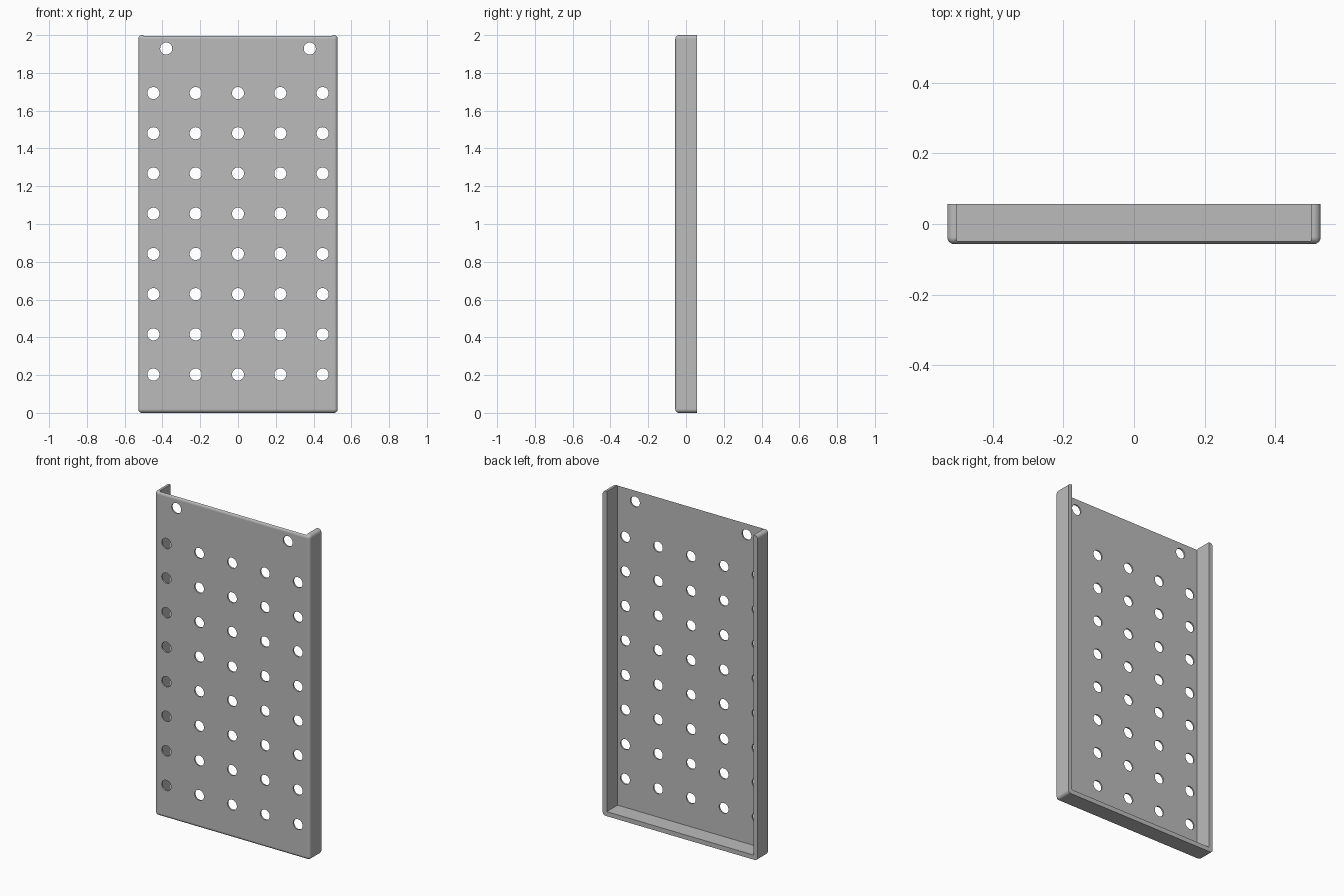
import bpy, bmesh
from mathutils import Matrix

W, D, H = 1.056, 0.114, 2.0      # outer size
WALL, PLATE, R = 0.028, 0.009, 0.02

cube = bpy.data.objects.get("Cube")
if cube:
    bpy.data.objects.remove(cube, do_unlink=True)

grey = bpy.data.materials.new("grey metal")
grey.use_nodes = True
grey.diffuse_color = (0.5, 0.5, 0.5, 1)
grey.node_tree.nodes["Principled BSDF"].inputs["Base Color"].default_value = (0.5, 0.5, 0.5, 1)


def add_box(bm, lo, hi):
    size = [b - a for a, b in zip(lo, hi)]
    mid = [(a + b) / 2 for a, b in zip(lo, hi)]
    bmesh.ops.create_cube(bm, matrix=Matrix.Translation(mid) @ Matrix.Diagonal((*size, 1)))


def make_object(bm, name):
    mesh = bpy.data.meshes.new(name)
    bm.to_mesh(mesh)
    bm.free()
    mesh.materials.append(grey)
    ob = bpy.data.objects.new(name, mesh)
    bpy.context.collection.objects.link(ob)
    return ob


def cut(ob, cutter):
    mod = ob.modifiers.new(cutter.name, 'BOOLEAN')
    mod.operation = 'DIFFERENCE'
    mod.solver = 'EXACT'
    mod.object = cutter
    cutter.hide_render = True
    bpy.context.view_layer.objects.active = ob
    bpy.ops.object.modifier_apply(modifier=mod.name)
    bpy.data.objects.remove(cutter, do_unlink=True)


# Solid block, rounded on every edge except the back rim
bm = bmesh.new()
add_box(bm, (-W / 2, -D / 2, 0), (W / 2, D / 2, H))
rounded = [e for e in bm.edges if any(v.co.y < 0 for v in e.verts)]
bmesh.ops.bevel(bm, geom=rounded, offset=R, segments=6, profile=0.5, affect='EDGES')
panel = make_object(bm, "perforated_panel")

# Pocket open to the back and the top leaves side and bottom flanges
bm = bmesh.new()
add_box(bm, (-W / 2 + WALL, -D / 2 + PLATE, WALL), (W / 2 - WALL, D, H + 0.1))
cut(panel, make_object(bm, "pocket_cutter"))

# Hole grid and two mounting holes near the top
holes = [(0.224 * i, 0.203 + 0.2129 * j) for i in range(-2, 3) for j in range(8)]
holes += [(s * 0.38, 1.929) for s in (-1, 1)]
bm = bmesh.new()
for x, z in holes:
    place = Matrix.Translation((x, -D / 2, z)) @ Matrix.Rotation(1.5707963, 4, 'X')
    bmesh.ops.create_cone(bm, cap_ends=True, segments=32, radius1=0.032,
                          radius2=0.032, depth=0.06, matrix=place)
cut(panel, make_object(bm, "hole_cutter"))

# Smooth rounded edges while keeping the broad faces flat
bpy.ops.object.select_all(action='DESELECT')
panel.select_set(True)
bpy.context.view_layer.objects.active = panel
bpy.ops.object.shade_smooth_by_angle()
normals = panel.modifiers.new("flat_faces", 'WEIGHTED_NORMAL')
normals.keep_sharp = True
